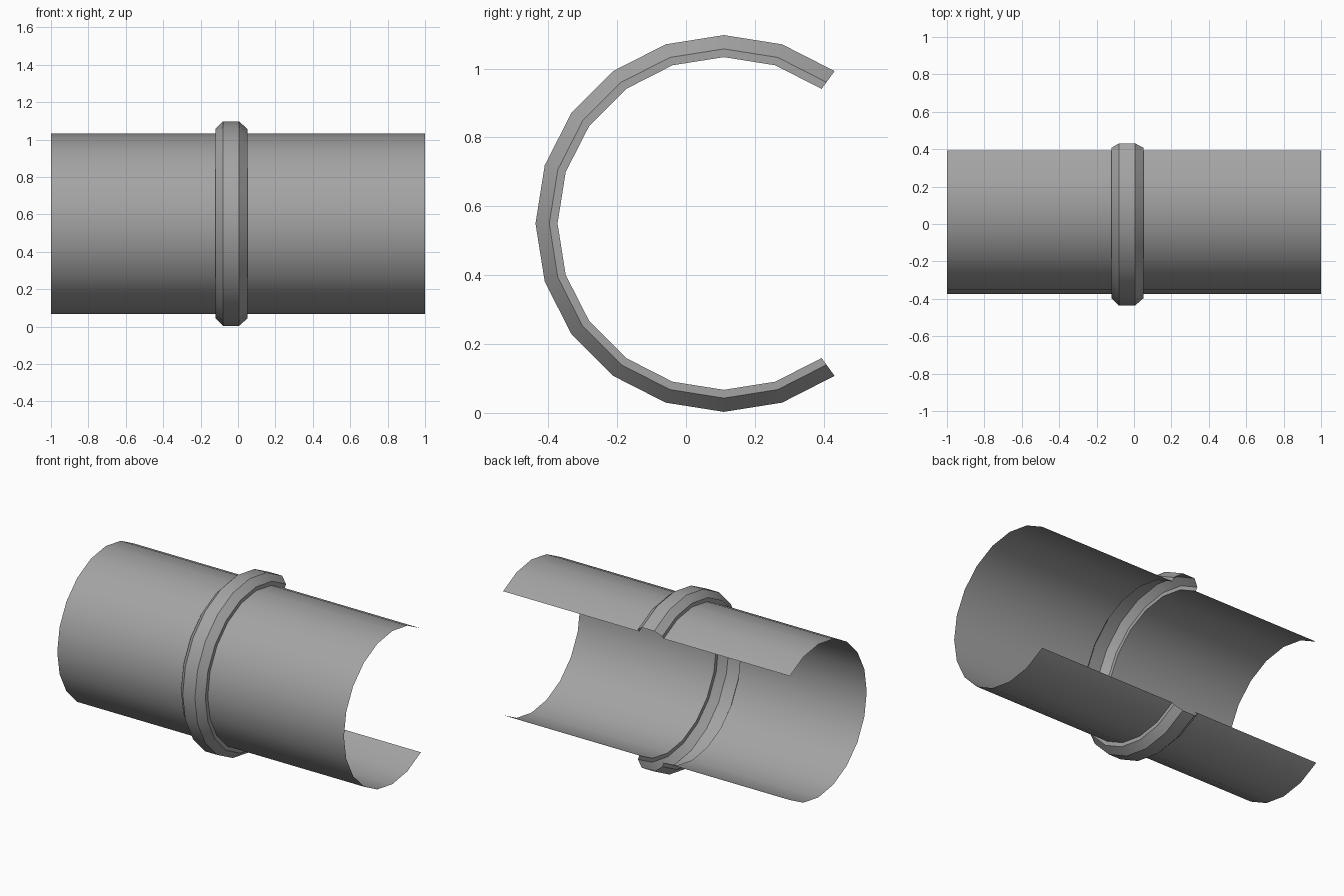
import bpy
import bmesh
from math import radians, sin, cos

cube = bpy.data.objects.get("Cube")
if cube:
    bpy.data.objects.remove(cube, do_unlink=True)

# Shared arc: open towards the back, 18 degree facets
CENTRE_Y, CENTRE_Z = 0.11, 0.55
STEP, SEGMENTS, START = 18, 14, 54
PIPE_R, SHOULDER_R, COLLAR_R = 0.483, 0.507, 0.547

grey = bpy.data.materials.new("plain grey")
grey.use_nodes = True
colour = (0.37, 0.37, 0.37, 1)
grey.diffuse_color = colour
grey.node_tree.nodes["Principled BSDF"].inputs["Base Color"].default_value = colour


def sweep_sheet(name, profile):
    """Sweep an (x, radius) profile around the open arc as a thin sheet."""
    bm = bmesh.new()
    rows = []
    for i in range(SEGMENTS + 1):
        a = radians(START + i * STEP)
        rows.append([bm.verts.new((x, CENTRE_Y + r * cos(a), CENTRE_Z + r * sin(a)))
                     for x, r in profile])
    for r0, r1 in zip(rows, rows[1:]):
        for j in range(len(profile) - 1):
            bm.faces.new((r0[j], r0[j + 1], r1[j + 1], r1[j]))
    mesh = bpy.data.meshes.new(name)
    bm.to_mesh(mesh)
    bm.free()
    mesh.materials.append(grey)
    obj = bpy.data.objects.new(name, mesh)
    bpy.context.collection.objects.link(obj)
    bpy.ops.object.select_all(action="DESELECT")
    obj.select_set(True)
    bpy.context.view_layer.objects.active = obj
    bpy.ops.object.shade_smooth_by_angle(angle=radians(30))
    return obj


# Pipe shells on each side of the collar
sweep_sheet("right_pipe_shell", [(-1, PIPE_R), (-0.12, PIPE_R)])
sweep_sheet("left_pipe_shell", [(0.05, PIPE_R), (1, PIPE_R)])

# Hollow raised collar with chamfered edges
sweep_sheet("collar", [(-0.12, PIPE_R), (-0.12, SHOULDER_R), (-0.08, COLLAR_R),
                       (0.005, COLLAR_R), (0.05, SHOULDER_R), (0.05, PIPE_R)])
